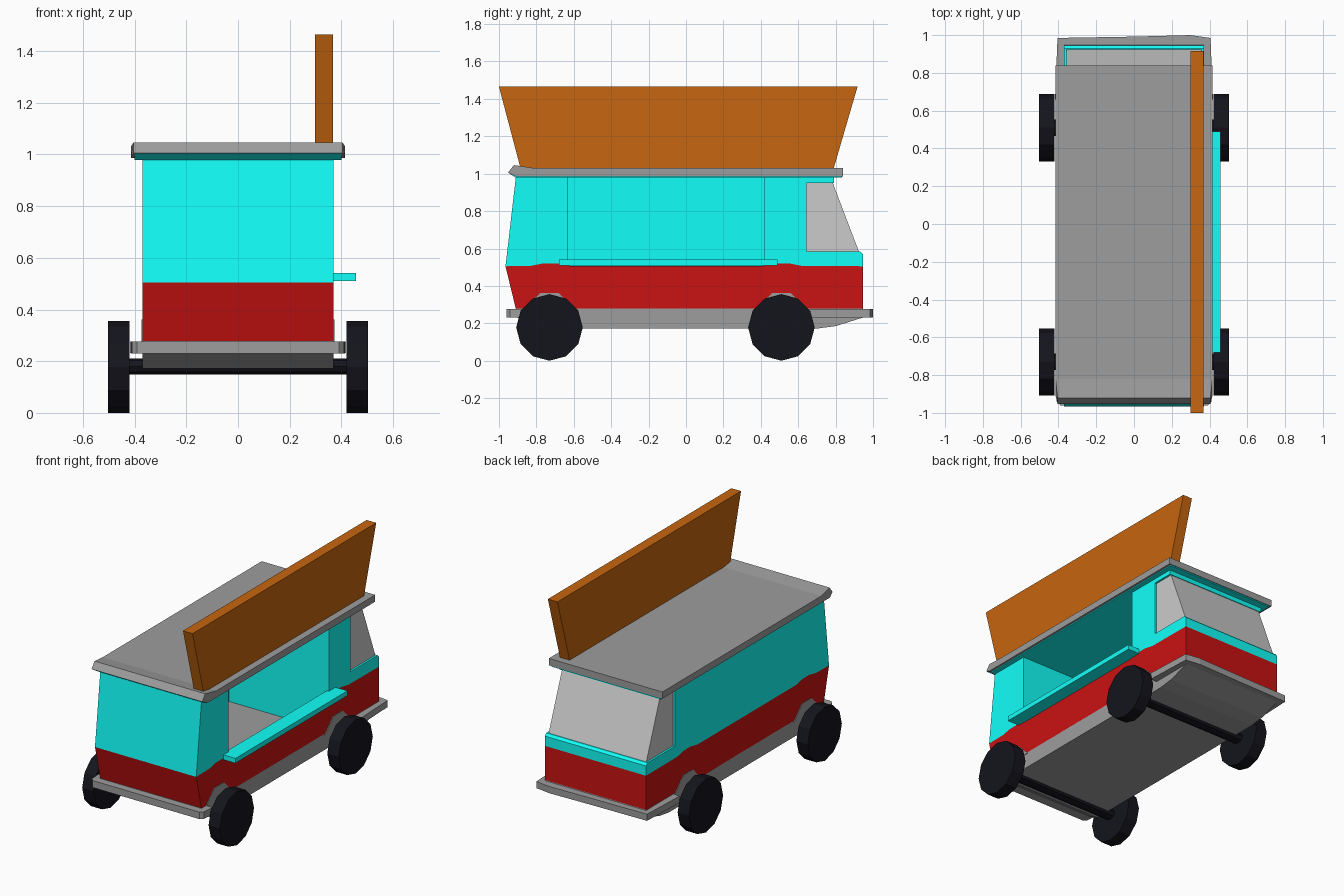
import bpy, bmesh, math
from mathutils import Vector

if "Cube" in bpy.data.objects:
    bpy.data.objects.remove(bpy.data.objects["Cube"])


def material(name, rgb):
    m = bpy.data.materials.new(name)
    m.diffuse_color = (*rgb, 1)
    m.use_nodes = True
    m.node_tree.nodes["Principled BSDF"].inputs["Base Color"].default_value = m.diffuse_color
    return m


CYAN = material("cyan_paint", (0.006, 1.0, 0.94))
RED = material("red_paint", (0.59, 0.006, 0.006))
BROWN = material("brown_board", (0.57, 0.133, 0.005))
BLACK = material("black_rubber", (0.007, 0.007, 0.012))
GREY = material("dark_grey", (0.337, 0.337, 0.337))


def prism(name, pts, lo, hi, mat=None, axis="x"):
    """Extrude a closed profile: (y, z) points along x, or (x, y) points along z."""
    bm = bmesh.new()
    if axis == "x":
        base = [Vector((lo, a, b)) for a, b in pts]
        step = Vector((hi - lo, 0, 0))
    else:
        base = [Vector((a, b, lo)) for a, b in pts]
        step = Vector((0, 0, hi - lo))
    face = bm.faces.new([bm.verts.new(p) for p in base])
    ext = bmesh.ops.extrude_face_region(bm, geom=[face])["geom"]
    bmesh.ops.translate(bm, vec=step, verts=[g for g in ext if isinstance(g, bmesh.types.BMVert)])
    bmesh.ops.recalc_face_normals(bm, faces=bm.faces[:])
    me = bpy.data.meshes.new(name)
    bm.to_mesh(me)
    bm.free()
    ob = bpy.data.objects.new(name, me)
    bpy.context.collection.objects.link(ob)
    if mat:
        me.materials.append(mat)
    return ob


def box(name, x0, x1, y0, y1, z0, z1, mat=None):
    return prism(name, [(y0, z0), (y1, z0), (y1, z1), (y0, z1)], x0, x1, mat)


def cut(ob, *bounds):
    """Hollow out a box whose cut faces are painted cyan."""
    cutter = box("cutter", *bounds, CYAN)
    mod = ob.modifiers.new("hollow", "BOOLEAN")
    mod.operation, mod.solver, mod.object = "DIFFERENCE", "EXACT", cutter
    mod.material_mode = "TRANSFER"
    bpy.context.view_layer.objects.active = ob
    bpy.ops.object.modifier_apply(modifier=mod.name)
    bpy.data.objects.remove(cutter)


def cylinder(name, x, y, z, r, depth, sides, mat):
    bpy.ops.mesh.primitive_cylinder_add(vertices=sides, radius=r, depth=depth,
                                        location=(x, y, z), rotation=(0, math.pi / 2, 0))
    ob = bpy.context.object
    ob.name = name
    ob.data.materials.append(mat)
    return ob


WHEELS = {"rear": -0.73, "cab": 0.51}

# Paint boundary with a slight rise above each wheel
seam = [(-0.965, 0.505)]
for y in WHEELS.values():
    seam += [(y - 0.10, 0.507), (y - 0.03, 0.521), (y + 0.04, 0.521), (y + 0.11, 0.507)]
seam.append((0.945, 0.505))

# Body shell with a hollow serving bay
lower = prism("lower_body", [(0.945, 0.278), (-0.91, 0.278)] + seam, -0.37, 0.37, RED)
cut(lower, -0.36, 0.36, -0.63, 0.42, 0.2, 0.6)
upper = prism("upper_body", seam + [(0.945, 0.57), (0.93, 0.585), (0.645, 0.585), (0.645, 0.95),
                                    (0.79, 0.95), (0.79, 0.98), (-0.91, 0.98)], -0.37, 0.37, CYAN)
cut(upper, -0.36, 0.5, -0.63, 0.42, 0.4, 1.1)

# Wraparound cab glass
prism("cab_windows", [(0.60, 0.58), (0.926, 0.58), (0.783, 0.955), (0.60, 0.955)], -0.357, 0.357)

# Serving counter
prism("serving_counter", [(0.355, -0.63), (0.37, -0.68), (0.457, -0.68), (0.457, 0.49), (0.37, 0.49),
                          (0.355, 0.42)], 0.51, 0.542, CYAN, "z")

# Roof with raised rear lip, and painted underside
roof = prism("roof", [(-0.952, 1.006), (-0.92, 1.046), (-0.82, 1.031), (0.84, 1.031), (0.84, 0.986),
                      (-0.91, 0.986)], -0.415, 0.415, GREY)
for v in roof.data.vertices:
    if v.co.y < -0.915:
        v.co.x *= 0.975
prism("roof_underside", [(-0.948, 1.003), (-0.91, 0.979), (0.835, 0.979), (0.835, 0.99), (-0.90, 0.99)],
      -0.40, 0.40, CYAN)

# Roof sign board
prism("sign_board", [(-0.885, 1.03), (0.79, 1.03), (0.917, 1.465), (-1.0, 1.465)], 0.298, 0.368, BROWN)

# Chassis with sloped ends
prism("chassis", [(-0.91, 0.28), (-0.91, 0.235), (-0.80, 0.172), (0.70, 0.172), (0.80, 0.185),
                  (0.96, 0.235), (0.945, 0.28)], -0.37, 0.37, GREY)

# Bumpers wrapping round to the wheels
prism("rear_bumper", [(-0.415, -0.86), (-0.41, -0.94), (-0.39, -0.96), (0.39, -0.96), (0.41, -0.94),
                      (0.415, -0.86)], 0.23, 0.276, GREY, "z")
prism("cab_bumper", [(-0.418, 0.66), (-0.405, 0.985), (0.0, 0.992), (0.3, 1.0), (0.405, 0.985),
                     (0.418, 0.66)], 0.232, 0.276, GREY, "z")

# Wheels, axles and arches
for end, y in WHEELS.items():
    axle = cylinder(end + "_axle", 0, y, 0.18, 0.031, 0.86, 8, BLACK)
    axle.scale.y = 1.4
    for side, s in (("left", -1), ("right", 1)):
        cylinder(f"{end}_{side}_wheel", s * 0.462, y, 0.178, 0.178, 0.083, 12, BLACK)
        prism(f"{end}_{side}_arch", [(y - 0.14, 0.27), (y - 0.05, 0.362), (y + 0.05, 0.362),
                                     (y + 0.14, 0.27)], s * 0.362, s * 0.374, GREY)
